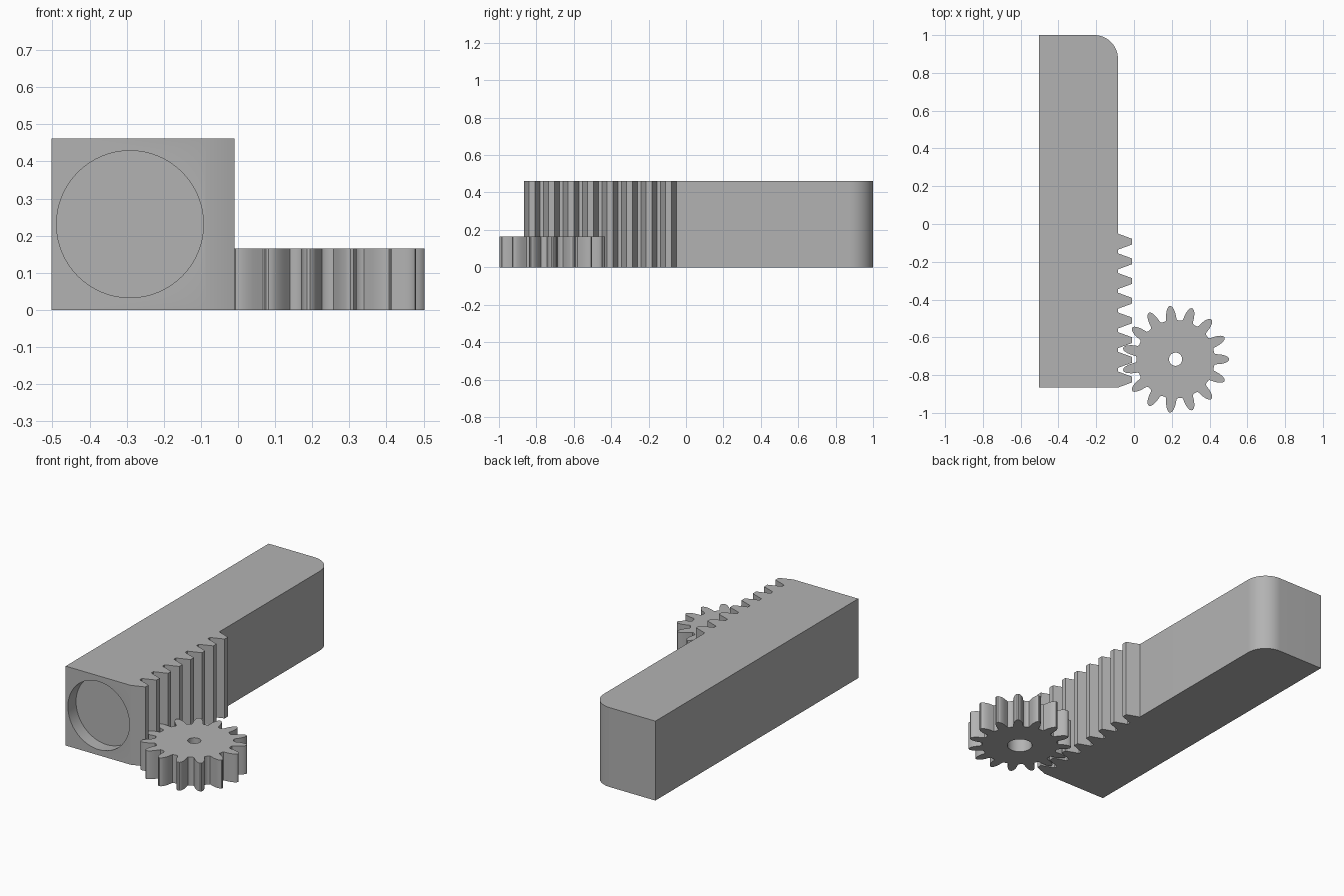
import bpy
import bmesh
from math import sin, cos, pi, radians
from mathutils import Matrix, Vector

cube = bpy.data.objects.get("Cube")
if cube:
    bpy.data.objects.remove(cube, do_unlink=True)

grey = bpy.data.materials.new("plain grey")
grey.use_nodes = True
colour = (0.45, 0.45, 0.45, 1)
grey.diffuse_color = colour
grey.node_tree.nodes["Principled BSDF"].inputs["Base Color"].default_value = colour


def add_object(name, bm):
    bmesh.ops.recalc_face_normals(bm, faces=bm.faces[:])
    mesh = bpy.data.meshes.new(name)
    bm.to_mesh(mesh)
    bm.free()
    mesh.materials.append(grey)
    obj = bpy.data.objects.new(name, mesh)
    bpy.context.collection.objects.link(obj)
    return obj


def prism(name, outline, height):
    """Extrude a flat outline upward from the ground."""
    bm = bmesh.new()
    face = bm.faces.new([bm.verts.new((x, y, 0)) for x, y in outline])
    top = bmesh.ops.extrude_face_region(bm, geom=[face])["geom"]
    verts = [v for v in top if isinstance(v, bmesh.types.BMVert)]
    bmesh.ops.translate(bm, verts=verts, vec=(0, 0, height))
    return add_object(name, bm)


def bore(target, centre, radius, depth, axis):
    """Cut a round hole centred on a point."""
    bm = bmesh.new()
    turn = Vector((0, 0, 1)).rotation_difference(Vector(axis)).to_matrix().to_4x4()
    bmesh.ops.create_cone(bm, cap_ends=True, segments=64, radius1=radius, radius2=radius,
                          depth=depth, matrix=Matrix.Translation(centre) @ turn)
    cutter = add_object("bore_cutter", bm)
    cutter.hide_render = True
    mod = target.modifiers.new("bore", 'BOOLEAN')
    mod.operation = 'DIFFERENCE'
    mod.solver = 'EXACT'
    mod.object = cutter
    bpy.context.view_layer.objects.active = target
    bpy.ops.object.modifier_apply(modifier=mod.name)
    bpy.data.objects.remove(cutter, do_unlink=True)


def smooth(obj):
    bpy.ops.object.select_all(action='DESELECT')
    obj.select_set(True)
    bpy.context.view_layer.objects.active = obj
    bpy.ops.object.shade_smooth_by_angle(angle=radians(30))


# Rack bar: long block with one rounded corner and a row of teeth
left, side, tip = -0.503, -0.085, -0.01
front, back, height = -0.866, 1.0, 0.462
corner = 0.125
outline = [(left, back), (left, front)]
pitch, base, land, teeth = 0.1043, 0.085, 0.03, 8
for i in range(teeth):
    y = front + i * pitch
    slope = (base - land) / 2
    outline += [(side, y), (tip, y + slope), (tip, y + slope + land), (side, y + base)]
for i in range(17):
    a = pi / 2 * i / 16
    outline.append((side - corner + corner * cos(a), back - corner + corner * sin(a)))
rack = prism("rack_bar", outline, height)

# Round recess in the front end
bore(rack, (-0.291, front, height / 2), 0.198, 0.15, (0, 1, 0))
smooth(rack)

# Pinion: fifteen rounded teeth, given as (radius, half width)
centre = Vector((0.22, -0.716))
thickness = 0.165
flank = [(0.204, 0.034), (0.209, 0.028), (0.22, 0.0265), (0.24, 0.025), (0.255, 0.0215),
         (0.268, 0.017), (0.278, 0.011), (0.283, 0.004)]
profile = [(r, -w) for r, w in flank] + [(r, w) for r, w in reversed(flank)]
count = 15
gear_outline = []
for i in range(count):
    turn = Matrix.Rotation(2 * pi * i / count, 2)
    gear_outline += [centre + turn @ Vector(p) for p in profile]
gear = prism("pinion_gear", gear_outline, thickness)

# Stepped shaft hole, wider from below
bore(gear, (centre.x, centre.y, thickness / 2), 0.035, 1.0, (0, 0, 1))
bore(gear, (centre.x, centre.y, 0), 0.068, 0.23, (0, 0, 1))
smooth(gear)
